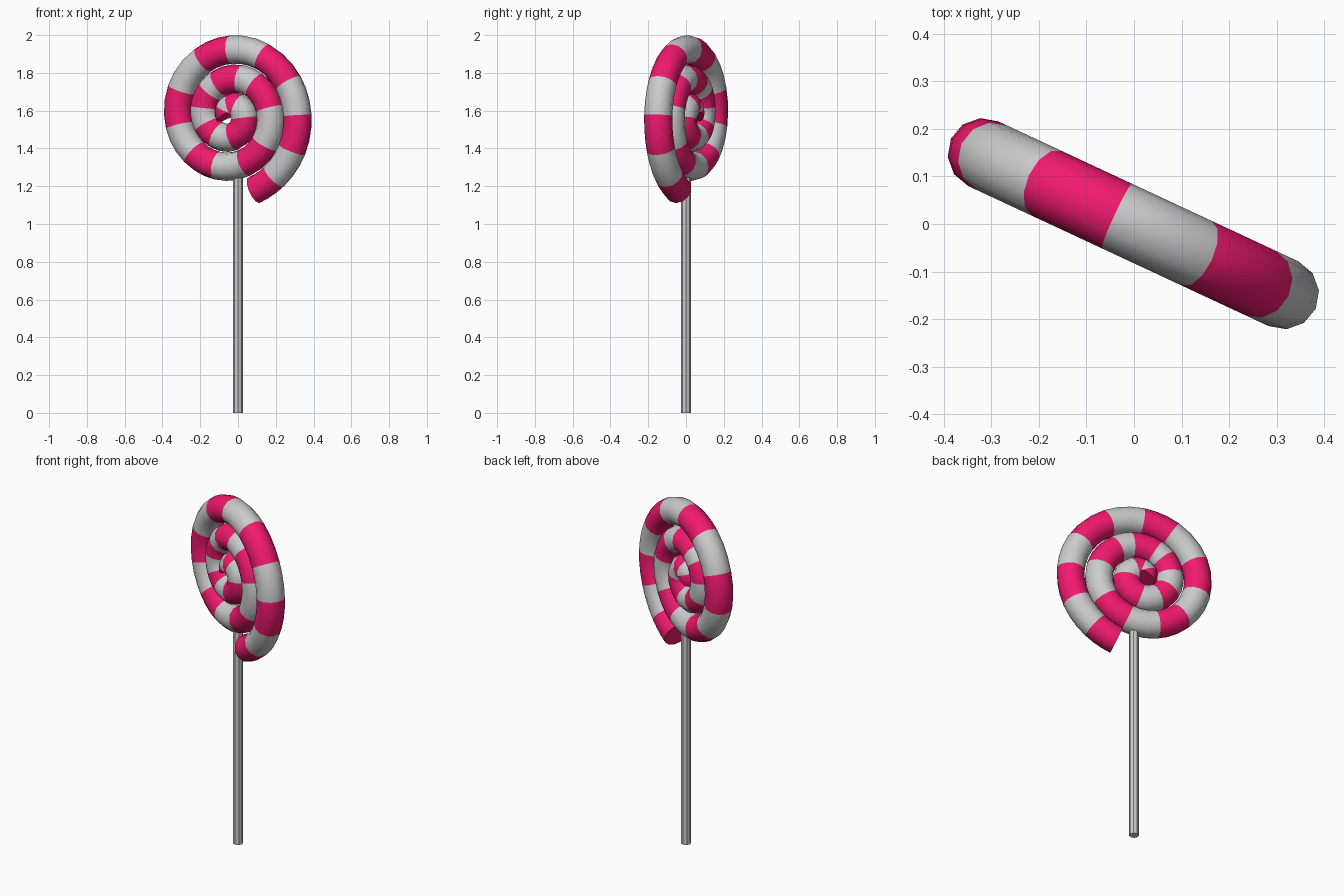
import bpy, bmesh, math
from mathutils import Vector

if "Cube" in bpy.data.objects:
    bpy.data.objects.remove(bpy.data.objects["Cube"])

TUBE, PITCH, R0 = 0.075, 0.155, 0.387      # tube radius, coil spacing, radius at angle 0
CU, CZ = -0.04, 1.575                      # coil centre in the disc plane
SIDES, STEPS = 12, 3
TURN = math.radians(-25)
U = Vector((math.cos(TURN), math.sin(TURN), 0))    # disc plane sideways axis
N = Vector((math.sin(TURN), -math.cos(TURN), 0))   # disc facing direction
Z = Vector((0, 0, 1))

# Stripe boundaries along the coil in degrees, from outer end to centre
STRIPES = [-71, -52, -27, 0, 27, 59, 90, 119, 155, 190, 223, 253, 287, 323, 369,
           409, 434, 473, 493, 525, 560, 592, 635, 710, 765, 800, 835, 870]


def centre_line(deg):
    a, r = math.radians(deg), R0 - PITCH * deg / 360
    return U * (CU + r * math.cos(a)) + Z * (CZ + r * math.sin(a))


def ring(bm, deg):
    p = centre_line(deg)
    tangent = (centre_line(deg + 0.5) - centre_line(deg - 0.5)).normalized()
    side = tangent.cross(N)
    return [bm.verts.new(p + TUBE * (side * math.cos(t) + N * math.sin(t)))
            for t in (2 * math.pi * k / SIDES for k in range(SIDES))]


def finish(bm, name):
    bmesh.ops.recalc_face_normals(bm, faces=bm.faces)
    mesh = bpy.data.meshes.new(name)
    bm.to_mesh(mesh)
    bm.free()
    obj = bpy.data.objects.new(name, mesh)
    bpy.context.collection.objects.link(obj)
    return obj


# Striped candy coil
bm = bmesh.new()
prev = ring(bm, STRIPES[0])
bm.faces.new(prev).material_index = 1
for i, (a, b) in enumerate(zip(STRIPES, STRIPES[1:])):
    for s in range(1, STEPS + 1):
        cur = ring(bm, a + (b - a) * s / STEPS)
        for k in range(SIDES):
            j = (k + 1) % SIDES
            f = bm.faces.new((prev[k], prev[j], cur[j], cur[k]))
            f.material_index = 1 - i % 2
        prev = cur
bm.faces.new(prev).material_index = 1
coil = finish(bm, "candy_coil")
pink = bpy.data.materials.new("pink_candy")
pink.diffuse_color = (0.88, 0.01, 0.16, 1)
pink.use_nodes = True
pink.node_tree.nodes["Principled BSDF"].inputs["Base Color"].default_value = pink.diffuse_color
coil.data.materials.append(None)
coil.data.materials.append(pink)
bpy.context.view_layer.objects.active = coil
coil.select_set(True)
bpy.ops.object.shade_smooth_by_angle(angle=math.radians(50))

# Stick
bpy.ops.mesh.primitive_cylinder_add(vertices=8, radius=0.026, depth=1.27,
                                    location=(0, 0, 0.635))
bpy.context.object.name = "stick"
